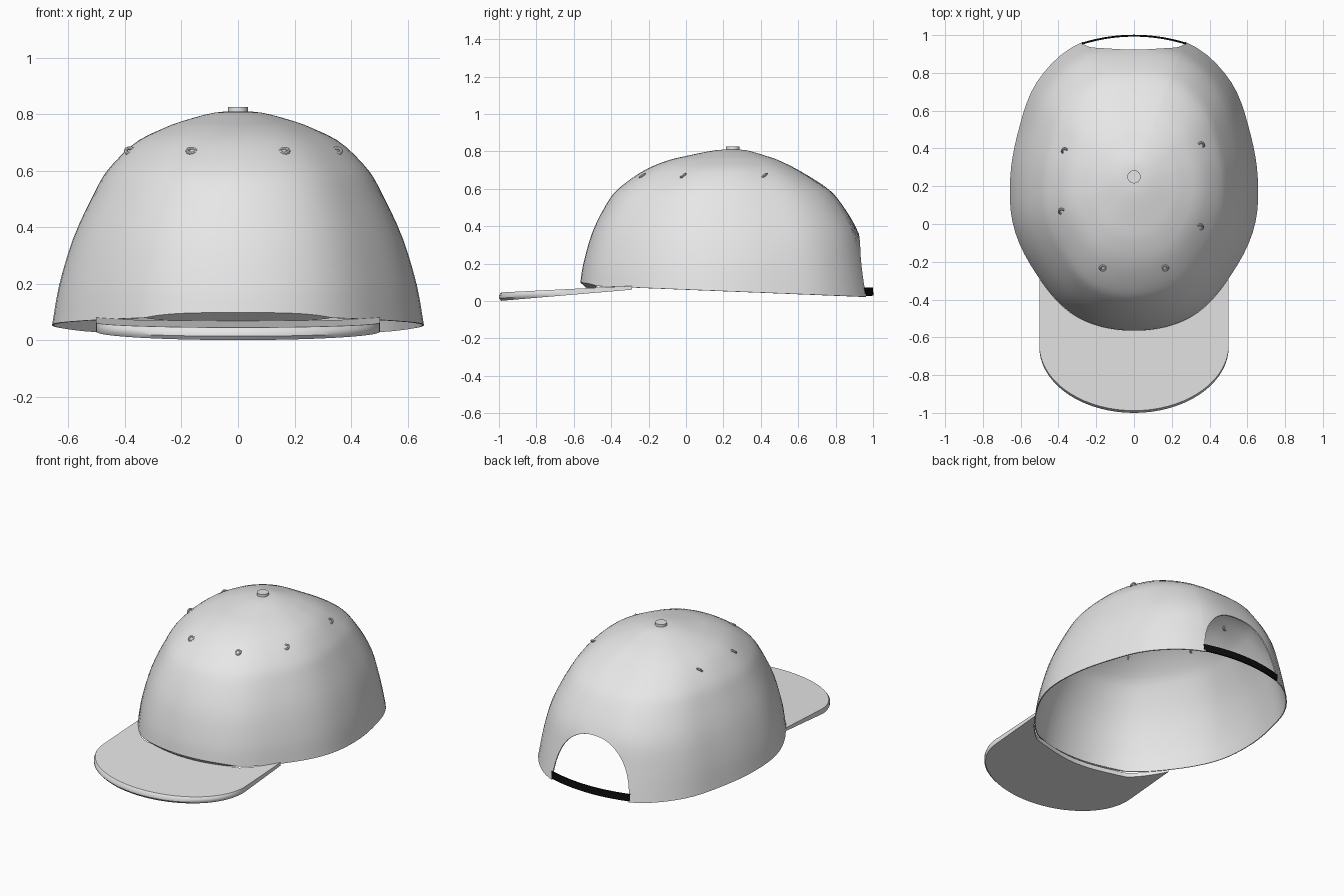
import bpy, bmesh, math
from mathutils import Vector

cube = bpy.data.objects.get("Cube")
if cube:
    bpy.data.objects.remove(cube)


def material(name, value):
    m = bpy.data.materials.new(name)
    m.use_nodes = True
    color = (value, value, value, 1)
    m.diffuse_color = color
    m.node_tree.nodes["Principled BSDF"].inputs["Base Color"].default_value = color
    return m


CLOTH = material("light cloth", 0.8)
BLACK = material("black strap", 0.004)

APEX_Y = 0.25
# Rim radius about the apex, every 22.5 degrees from front to back
RADII = [0.815, 0.80, 0.73, 0.69, 0.655, 0.66, 0.72, 0.763, 0.75]
# Heights of the dome above the rim, and radius fractions at each height
HEIGHTS = [0.2, 0.37, 0.53, 0.61, 0.7, 0.75, 0.775, 0.805, 0.81]
FRONT = [1, 0.98, 0.92, 0.82, 0.736, 0.577, 0.43, 0.307, 0.12, 0]
SIDE = [1, 0.96, 0.88, 0.765, 0.69, 0.55, 0.40, 0.30, 0.13, 0]
BACK = [1, 0.95, 0.893, 0.765, 0.66, 0.467, 0.333, 0.24, 0.10, 0]
TOP = len(HEIGHTS)
ARCH = 0.364   # half angle of the back opening


def spline(v, t, mirror=False):
    n = len(v) - 1
    i = max(0, min(int(t), n - 1))
    f = t - i
    a = v[i - 1] if i > 0 else (v[1] if mirror else 2 * v[0] - v[1])
    d = v[i + 2] if i + 2 <= n else (v[n - 1] if mirror else 2 * v[n] - v[n - 1])
    b, c = v[i], v[i + 1]
    return b + 0.5 * f * (c - a + f * (2 * a - 5 * b + 4 * c - d + f * (3 * (b - c) + d - a)))


def wrap(th):
    return (th + math.pi) % math.tau - math.pi


def tuck(th):
    return max(0, 1 - (wrap(th) / 0.43) ** 4)


def radius(th):
    return spline(RADII, abs(wrap(th)) / math.pi * 8, True)


def polar(r, th, z):
    return Vector((r * math.sin(th), APEX_Y - r * math.cos(th), z))


def rim_z(th):
    y = polar(radius(th), th, 0).y
    return 0.072 - 0.04 * (y + 0.28) + 0.015 * tuck(th)


def height(th, t):
    return spline([rim_z(th)] + HEIGHTS, t)


def dome(th, t):
    w = math.cos(th)
    side = spline(SIDE, t)
    end = spline(FRONT if w > 0 else BACK, t)
    frac = side + w * w * (end - side)
    return polar(radius(th) * frac, th, height(th, t))


def level(th, z):
    lo, hi = 0, TOP
    for _ in range(30):
        mid = (lo + hi) / 2
        lo, hi = (mid, hi) if height(th, mid) < z else (lo, mid)
    return lo


def finish(obj, mat, thickness=0, offset=-1):
    obj.data.materials.append(mat)
    bpy.ops.object.select_all(action="DESELECT")
    obj.select_set(True)
    bpy.context.view_layer.objects.active = obj
    if thickness:
        mod = obj.modifiers.new("thickness", "SOLIDIFY")
        mod.thickness, mod.offset = thickness, offset
        bpy.ops.object.modifier_apply(modifier=mod.name)
    bpy.ops.object.shade_smooth_by_angle(angle=math.radians(40))


def sheet(name, columns, closed=False, ring=False):
    """Join columns of points into a quad surface."""
    bm = bmesh.new()
    cols = [[bm.verts.new(p) for p in c] for c in columns]
    pairs = list(zip(cols, cols[1:])) + ([(cols[-1], cols[0])] if closed else [])
    n = len(cols[0])
    for a, b in pairs:
        for k in range(n if ring else n - 1):
            j = (k + 1) % n
            bm.faces.new((a[k], b[k], b[j], a[j]))
    if ring:
        bm.faces.new(cols[0])
        bm.faces.new(cols[-1])
    bmesh.ops.remove_doubles(bm, verts=bm.verts, dist=0.0002)
    bmesh.ops.recalc_face_normals(bm, faces=bm.faces)
    mesh = bpy.data.meshes.new(name)
    bm.to_mesh(mesh)
    bm.free()
    obj = bpy.data.objects.new(name, mesh)
    bpy.context.collection.objects.link(obj)
    return obj


# Crown: dome whose lower edge rises into an arch at the back
angles = [math.pi + ARCH * math.sin(k * math.pi / 24) for k in range(-12, 13)]
span = math.tau - 2 * ARCH
angles += [math.pi + ARCH + span * k / 64 for k in range(1, 64)]
columns = []
for th in angles:
    u = min(1, abs(th - math.pi) / ARCH)
    opening = 0.34 * (1 - u ** 2.4) ** (1 / 2.4)
    start = level(th, rim_z(th) + opening) if opening > 0.001 else 0
    columns.append([dome(th, start + (TOP - start) * k / 28) for k in range(29)])
finish(sheet("crown", columns, closed=True), CLOTH, 0.006)

# Folded lip where the crown meets the brim
lip = []
for k in range(-16, 17):
    th = 0.43 * k / 16
    outer = dome(th, 0)
    lip.append([outer, polar(radius(th) * (1 - 0.045 * tuck(th)), th, outer.z - 0.032 * tuck(th))])
finish(sheet("front_lip", lip), CLOTH)


# Brim: tapered slab with a rounded nose
def brim_top(y):
    return 0.045 + 0.05 * (y + 1)


def brim_bottom(y):
    return 0.085 * (y + 1)


sections = []
EDGE = math.radians(43)
for k in range(-20, 21):
    th = EDGE * math.sin(k * math.pi / 40)
    back = polar(radius(th) * (1 - 0.045 * tuck(th)), th, 0)
    half = radius(EDGE) * math.sin(EDGE)
    x = back.x
    tip = -0.65 - 0.35 * math.sqrt(max(0, 1 - (x / half) ** 2))
    ys = [back.y + (tip + 0.012 - back.y) * j / 8 for j in range(9)]
    nose = (brim_top(tip) + brim_bottom(tip)) / 2
    sections.append([Vector((x, y, brim_top(y))) for y in ys]
                    + [Vector((x, tip, nose + 0.008)), Vector((x, tip, nose - 0.008))]
                    + [Vector((x, y, brim_bottom(y))) for y in reversed(ys)])
finish(sheet("brim", sections, ring=True), CLOTH)

# Adjusting strap across the back opening
strap = []
for k in range(-12, 13):
    x = 0.275 * k / 12
    y = 0.998 - 0.042 * (x / 0.275) ** 2
    strap.append([Vector((x, y, 0.028)), Vector((x, y - 0.002, 0.072))])
finish(sheet("back_strap", strap), BLACK, 0.008, 0)

# Button on the apex
bpy.ops.mesh.primitive_cylinder_add(vertices=24, radius=0.035, depth=0.022,
                                    location=(0, APEX_Y, 0.814))
button = bpy.context.object
button.name = "top_button"
finish(button, CLOTH)

# Ventilation eyelets
for x, y in [(-0.17, -0.25), (0.17, -0.25), (0.39, -0.045),
             (-0.43, 0.045), (0.39, 0.435), (-0.44, 0.415)]:
    th = math.atan2(x, APEX_Y - y)
    t = level(th, 0.67)
    p = dome(th, t)
    normal = (dome(th + 0.02, t) - p).cross(dome(th, t + 0.05) - p)
    bpy.ops.mesh.primitive_torus_add(major_segments=16, minor_segments=8,
                                     major_radius=0.015, minor_radius=0.006, location=p)
    eyelet = bpy.context.object
    eyelet.name = "eyelet"
    eyelet.rotation_euler = normal.to_track_quat("Z", "Y").to_euler()
    finish(eyelet, CLOTH)
